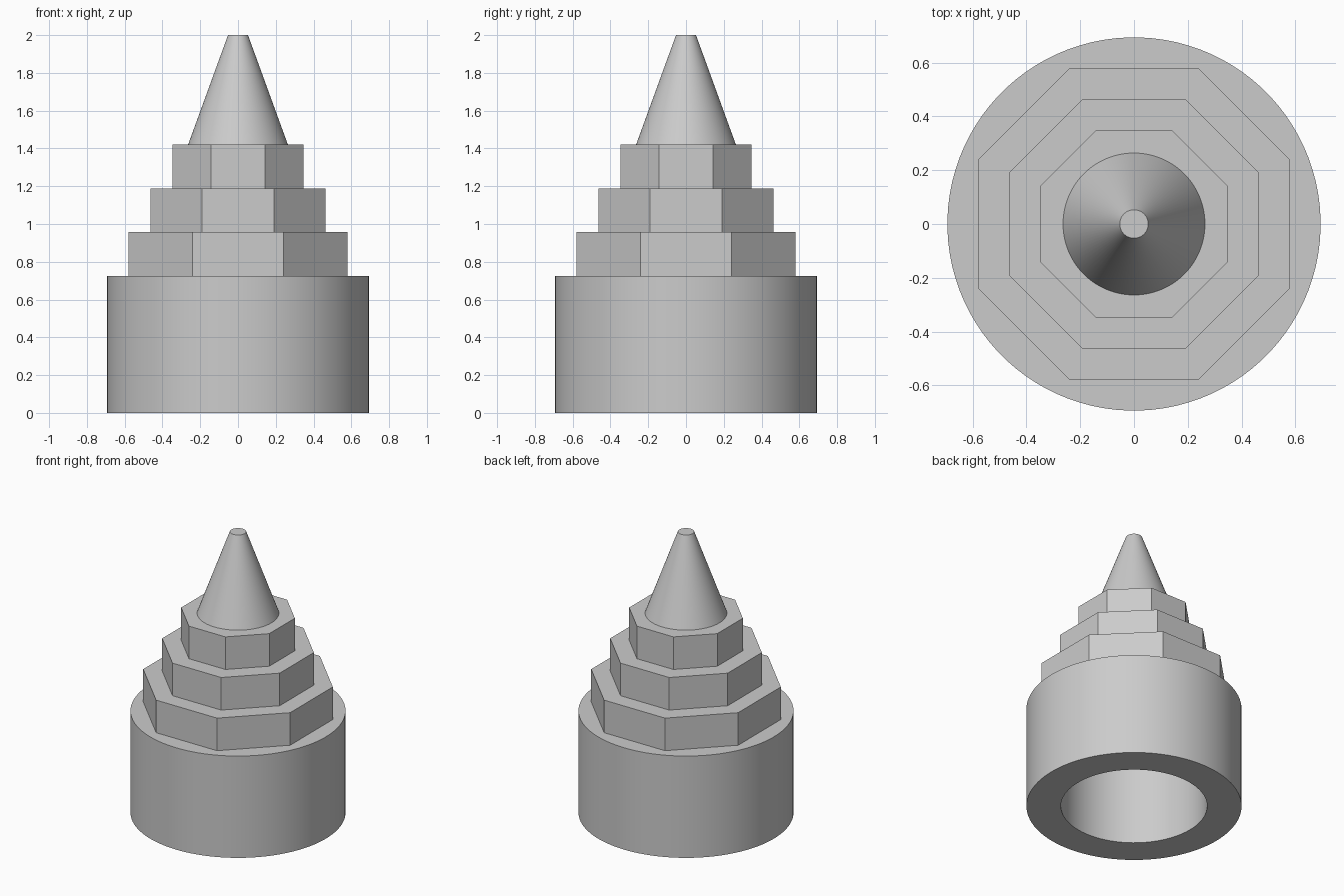
import bpy
import bmesh
from math import cos, sin, pi, radians

cube = bpy.data.objects.get("Cube")
if cube:
    bpy.data.objects.remove(cube, do_unlink=True)

grey = bpy.data.materials.new("plain grey")
grey.use_nodes = True
GREY = (0.6, 0.6, 0.6, 1)
grey.diffuse_color = GREY
grey.node_tree.nodes["Principled BSDF"].inputs["Base Color"].default_value = GREY


def turned(name, profile, sides, closed=False):
    """Revolve (radius, height) points; cap the ends or join them into a tube."""
    bm = bmesh.new()
    turn = pi / sides
    rings = []
    for r, z in profile:
        rings.append([bm.verts.new((r * cos(turn * (2 * i + 1)),
                                    r * sin(turn * (2 * i + 1)), z))
                      for i in range(sides)])
    pairs = list(zip(rings, rings[1:]))
    if closed:
        pairs.append((rings[-1], rings[0]))
    else:
        bm.faces.new(rings[0][::-1])
        bm.faces.new(rings[-1])
    for low, high in pairs:
        for i in range(sides):
            j = (i + 1) % sides
            bm.faces.new((low[i], low[j], high[j], high[i]))
    bmesh.ops.recalc_face_normals(bm, faces=bm.faces)
    mesh = bpy.data.meshes.new(name)
    bm.to_mesh(mesh)
    bm.free()
    mesh.materials.append(grey)
    obj = bpy.data.objects.new(name, mesh)
    bpy.context.collection.objects.link(obj)
    return obj


def smooth(obj):
    bpy.ops.object.select_all(action='DESELECT')
    obj.select_set(True)
    bpy.context.view_layer.objects.active = obj
    bpy.ops.object.shade_smooth_by_angle(angle=radians(30))


BASE_TOP, TIER, RADIUS, BORE = 0.725, 0.232, 0.694, 0.472

# Hollow round base
base = turned("round_base", [(BORE, 0), (RADIUS, 0), (RADIUS, BASE_TOP),
                             (BORE, BASE_TOP)], 96, closed=True)
smooth(base)

# Three stepped octagonal tiers, flat sides facing the axes
steps = []
for i, apothem in enumerate((0.579, 0.463, 0.347)):
    r = apothem / cos(pi / 8)
    z = BASE_TOP + i * TIER
    steps += [(r, z), (r, z + TIER)]
turned("octagonal_tiers", steps, 8)

# Blunt cone on top
cone = turned("cone_tip", [(0.264, BASE_TOP + 3 * TIER), (0.053, 2)], 96)
smooth(cone)
